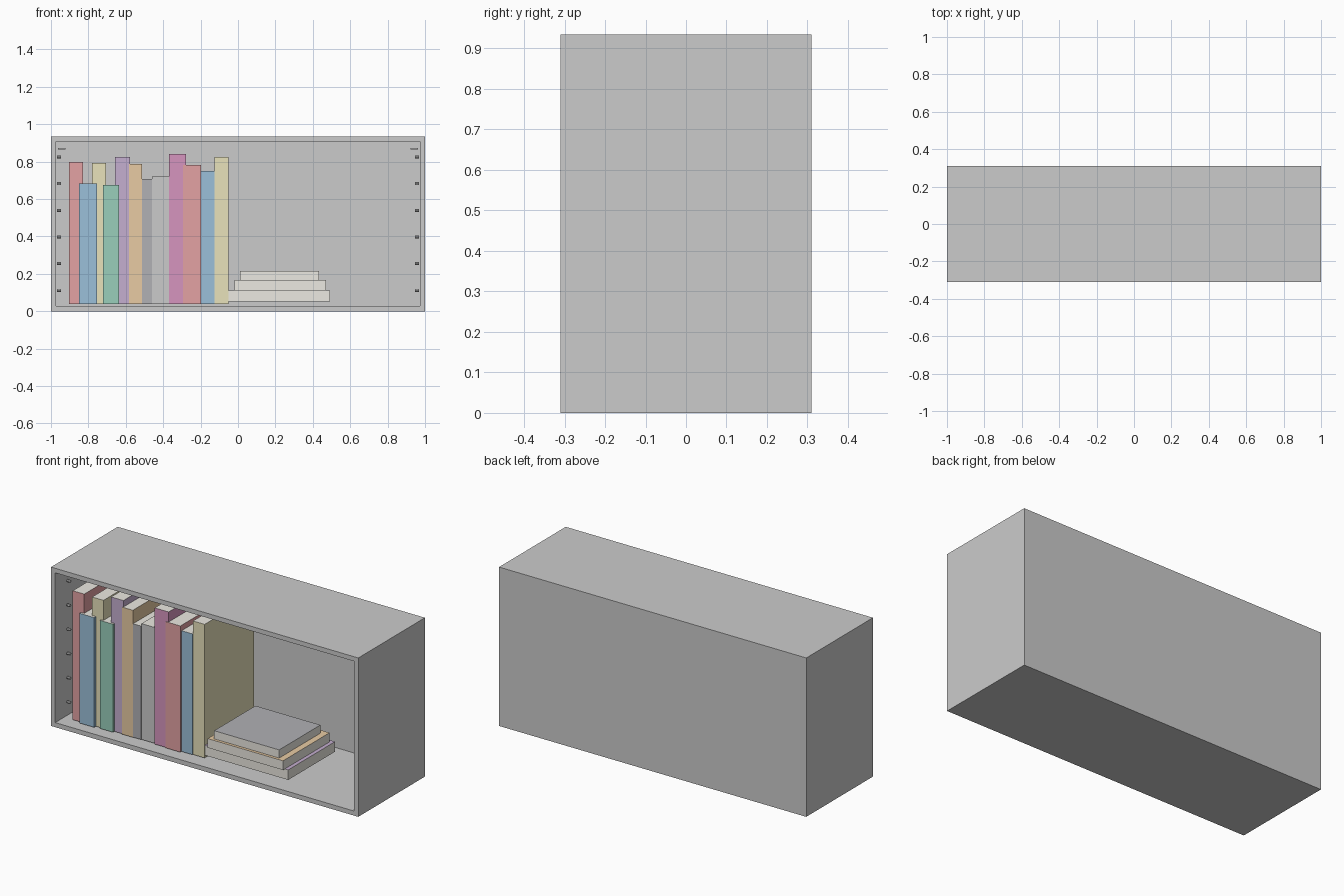
import bpy, bmesh, math
from mathutils import Vector, Matrix

if "Cube" in bpy.data.objects:
    bpy.data.objects.remove(bpy.data.objects["Cube"])

W, D, H, T = 2.0, 0.62, 0.935, 0.038    # case size and board thickness
BACK = 0.02                             # back panel thickness


def make_material(name, rgb):
    m = bpy.data.materials.new(name)
    m.diffuse_color = (*rgb, 1)
    m.use_nodes = True
    m.node_tree.nodes["Principled BSDF"].inputs["Base Color"].default_value = m.diffuse_color
    return m


COLOURS = {
    "red": (0.77, 0.36, 0.37), "blue": (0.33, 0.53, 0.70),
    "yellow": (0.81, 0.76, 0.50), "green": (0.32, 0.62, 0.50),
    "purple": (0.56, 0.43, 0.63), "orange": (0.81, 0.60, 0.37),
    "dark_grey": (0.44, 0.44, 0.46), "light_grey": (0.71, 0.71, 0.73),
    "magenta": (0.67, 0.30, 0.52), "pages": (0.84, 0.82, 0.76),
}
MATS = {n: make_material(n, c) for n, c in COLOURS.items()}


def finish(name, bm):
    me = bpy.data.meshes.new(name)
    bm.normal_update()
    bm.to_mesh(me)
    bm.free()
    ob = bpy.data.objects.new(name, me)
    bpy.context.collection.objects.link(ob)
    return ob


def box_mesh(x, y, z):
    """Box from (min, max) ranges."""
    bm = bmesh.new()
    size = Vector((x[1] - x[0], y[1] - y[0], z[1] - z[0]))
    mid = Vector((sum(x), sum(y), sum(z))) / 2
    bmesh.ops.create_cube(bm, size=1, matrix=Matrix.Translation(mid) @ Matrix.Diagonal((*size, 1)))
    bm.normal_update()
    return bm


def book(name, x, y, z, colour, page_dirs):
    """Box whose faces along page_dirs show paper; the rest is cover."""
    bm = box_mesh(x, y, z)
    for f in bm.faces:
        f.material_index = int(any(f.normal.dot(Vector(d)) > 0.9 for d in page_dirs))
    ob = finish(name, bm)
    ob.data.materials.append(MATS[colour])
    ob.data.materials.append(MATS["pages"])


# Open-fronted case: inset the front face and push it back
bm = box_mesh((-W / 2, W / 2), (-D / 2, D / 2), (0, H))
front = next(f for f in bm.faces if f.normal.y < -0.9)
bmesh.ops.inset_region(bm, faces=[front], thickness=T)
inner = bmesh.ops.extrude_discrete_faces(bm, faces=[front])["faces"][0]
bmesh.ops.translate(bm, verts=inner.verts, vec=(0, D - BACK, 0))
finish("bookcase_shell", bm)

# Standing books: left, right, top, gap behind the front edge, colour
standing = [
    (-0.904, -0.829, 0.797, 0.064, "red"),
    (-0.850, -0.755, 0.684, 0.050, "blue"),
    (-0.780, -0.706, 0.792, 0.067, "yellow"),
    (-0.722, -0.636, 0.674, 0.057, "green"),
    (-0.658, -0.578, 0.824, 0.070, "purple"),
    (-0.583, -0.513, 0.786, 0.065, "orange"),
    (-0.519, -0.460, 0.706, 0.067, "dark_grey"),
    (-0.460, -0.369, 0.720, 0.070, "light_grey"),
    (-0.369, -0.278, 0.840, 0.062, "magenta"),
    (-0.294, -0.198, 0.781, 0.057, "red"),
    (-0.198, -0.126, 0.749, 0.068, "blue"),
    (-0.126, -0.051, 0.824, 0.072, "yellow"),
]
for i, (x0, x1, top, gap, col) in enumerate(standing, 1):
    y0 = -D / 2 + gap
    book(f"standing_book_{i}", (x0, x1), (y0, y0 + 0.46), (T, top), col,
         [(0, 0, 1), (0, 0, -1), (0, 1, 0)])

# Lying books, spine to the left
lying = [
    ((-0.051, 0.492), (-0.236, 0.200), (0.053, 0.112), "purple"),
    ((-0.020, 0.470), (-0.253, 0.180), (0.112, 0.166), "orange"),
    ((0.010, 0.433), (-0.236, 0.148), (0.166, 0.214), "dark_grey"),
]
for i, (x, y, z, col) in enumerate(lying, 1):
    book(f"lying_book_{i}", x, y, z, col, [(1, 0, 0), (0, 1, 0), (0, -1, 0)])

# Shelf pins and small corner plates on both side walls
for side, s in (("left", -1), ("right", 1)):
    wall = s * (W / 2 - T)
    bm = bmesh.new()
    for y in (-0.205, 0.205):
        for k in range(6):
            m = Matrix.Translation((wall - s * 0.005, y, 0.112 + k * 0.1425)) @ Matrix.Rotation(math.pi / 2, 4, "Y")
            bmesh.ops.create_cone(bm, cap_ends=True, segments=8, radius1=0.008,
                                  radius2=0.008, depth=0.02, matrix=m)
    finish(f"{side}_shelf_pins", bm)
    xs = sorted((wall, wall - s * 0.04))
    for where, y in (("front", -0.205), ("back", 0.205)):
        finish(f"{side}_{where}_corner_plate", box_mesh(xs, (y - 0.02, y + 0.02), (0.866, 0.874)))
